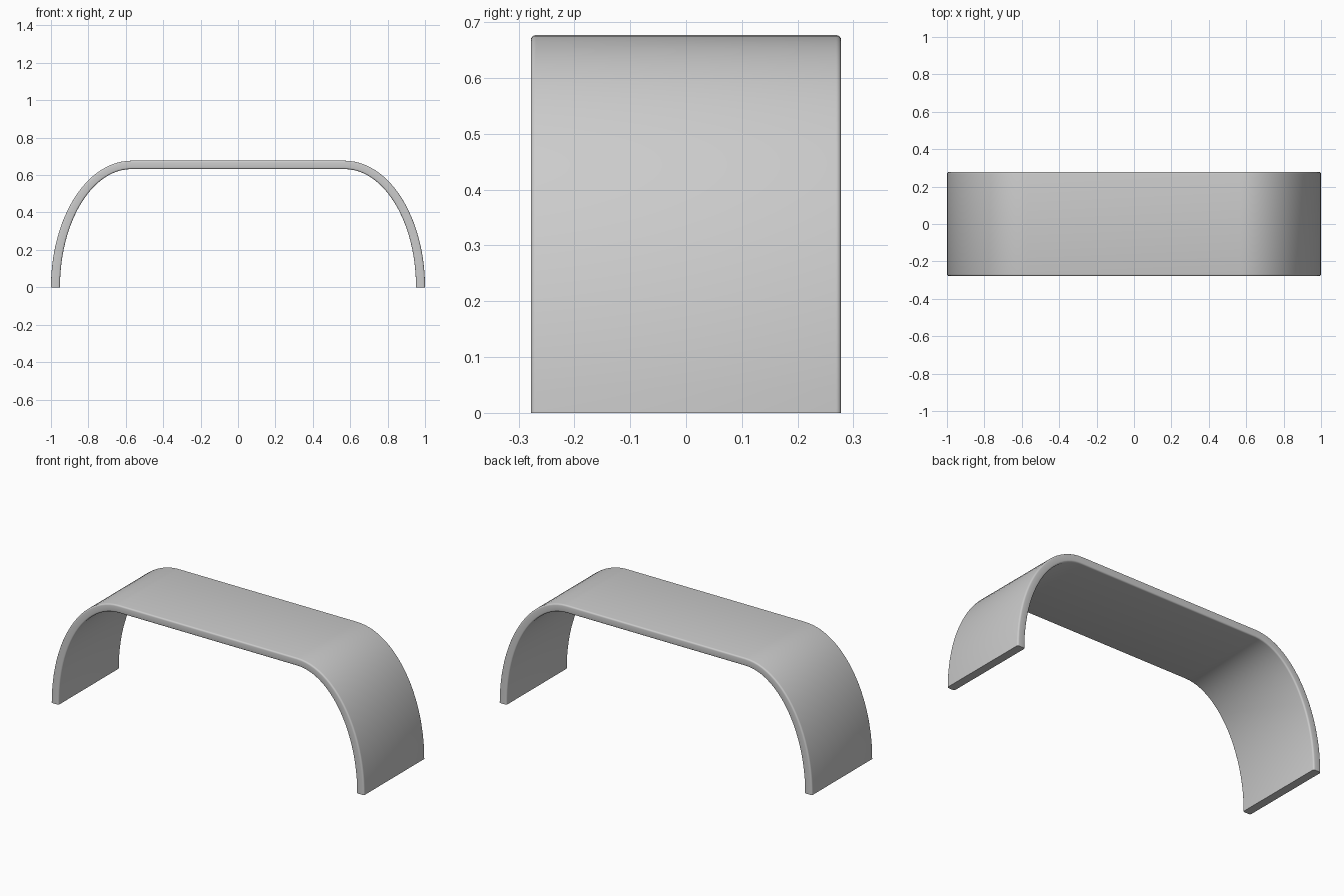
import bpy, bmesh
from math import sin, cos, pi, radians

if "Cube" in bpy.data.objects:
    bpy.data.objects.remove(bpy.data.objects["Cube"])

HALF_Y, FLAT_X, R = 0.278, 0.57, 0.009
N = 24

# Outer and inner edges of the arch: elliptical legs joined by a flat top
def quarter(a, b, side):
    return [(side * (FLAT_X + a * cos(i / N * pi / 2)), b * sin(i / N * pi / 2)) for i in range(N + 1)]

def arch(a, b):
    return quarter(a, b, -1) + quarter(a, b, 1)[::-1]

outer, inner = arch(0.43, 0.677), arch(0.382, 0.632)

# Rounded rectangle cross-section: (y, distance from inner edge)
THICK = 0.046
section = []
for cy, ct, start in ((1, 1, 0), (-1, 1, 90), (-1, 0, 180), (1, 0, 270)):
    for k in range(5):
        ang = radians(start + k * 22.5)
        y = cy * (HALF_Y - R) + R * cos(ang)
        t = (THICK - R if ct else R) + R * sin(ang)
        section.append((y, t / THICK))

# Sweep the cross-section along the arch and cap both feet
bm = bmesh.new()
rings = []
for (ox, oz), (ix, iz) in zip(outer, inner):
    rings.append([bm.verts.new((ix + (ox - ix) * t, y, iz + (oz - iz) * t)) for y, t in section])
for a, b in zip(rings, rings[1:]):
    for i in range(len(section)):
        j = (i + 1) % len(section)
        bm.faces.new((a[i], a[j], b[j], b[i]))
bm.faces.new(rings[0])
bm.faces.new(rings[-1][::-1])
bmesh.ops.recalc_face_normals(bm, faces=bm.faces)

mesh = bpy.data.meshes.new("arched_bench")
bm.to_mesh(mesh)
bm.free()
obj = bpy.data.objects.new("arched_bench", mesh)
bpy.context.collection.objects.link(obj)
bpy.context.view_layer.objects.active = obj
obj.select_set(True)
bpy.ops.object.shade_smooth_by_angle(angle=radians(35))
